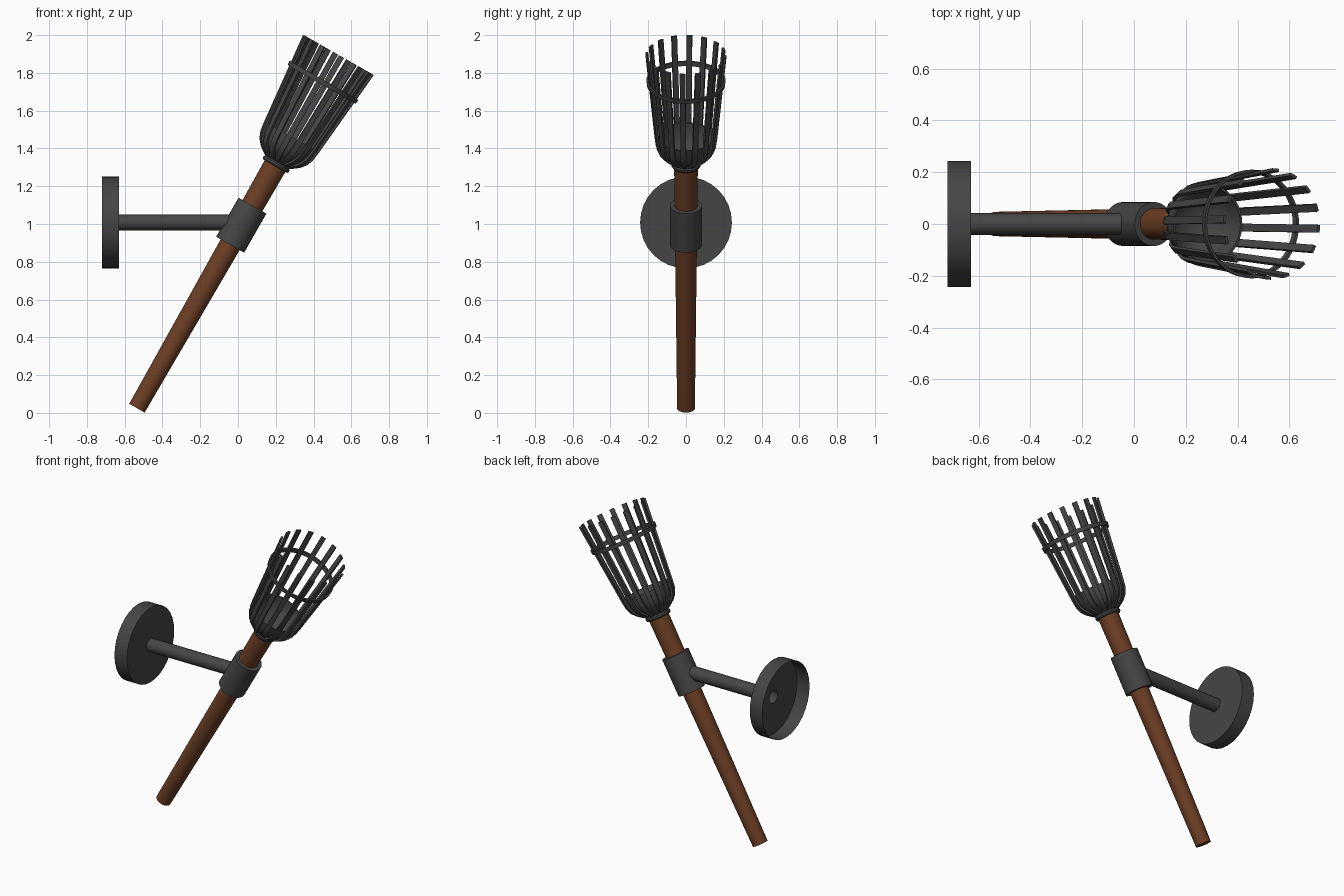
import bpy, bmesh, math
from mathutils import Matrix, Vector

if "Cube" in bpy.data.objects:
    bpy.data.objects.remove(bpy.data.objects["Cube"])

def material(name, col):
    m = bpy.data.materials.new(name)
    m.diffuse_color = (*col, 1)
    m.use_nodes = True
    m.node_tree.nodes["Principled BSDF"].inputs["Base Color"].default_value = m.diffuse_color
    return m

IRON = material("dark_iron", (0.06, 0.06, 0.06))
WOOD = material("brown_wood", (0.15, 0.048, 0.018))

# Local z runs along the tilted torch / along the horizontal wall arm
TORCH = Matrix.Translation((-0.535, 0, 0.025)) @ Matrix.Rotation(math.radians(29.7), 4, 'Y')
WALL = Matrix.Translation((0, 0, 1.008)) @ Matrix.Rotation(math.radians(90), 4, 'Y')

def finish(name, bm, mat, matrix):
    bmesh.ops.recalc_face_normals(bm, faces=bm.faces)
    me = bpy.data.meshes.new(name)
    bm.to_mesh(me)
    bm.free()
    me.materials.append(mat)
    me.shade_smooth()
    me.set_sharp_from_angle(angle=math.radians(35))
    ob = bpy.data.objects.new(name, me)
    ob.matrix_world = matrix
    bpy.context.collection.objects.link(ob)
    return ob

def lathe(name, profile, mat, matrix, closed=False, caps=False, n=32):
    """Spin (height, radius) points around local z."""
    bm = bmesh.new()
    rings = [[bm.verts.new((r * math.cos(2 * math.pi * i / n),
                            r * math.sin(2 * math.pi * i / n), s)) for i in range(n)]
             for s, r in profile]
    pairs = list(zip(rings, rings[1:]))
    if closed:
        pairs.append((rings[-1], rings[0]))
    for a, b in pairs:
        for i in range(n):
            j = (i + 1) % n
            bm.faces.new((a[i], a[j], b[j], b[i]))
    if caps:
        bm.faces.new(rings[0])
        bm.faces.new(rings[-1])
    return finish(name, bm, mat, matrix)

# Wall plate (hollow at the back) drawn out into the arm
lathe("wall_plate_and_arm", [(-0.72, 0.243), (-0.63, 0.243), (-0.63, 0.042), (-0.01, 0.042)],
      IRON, WALL)

# Tapered wooden handle
lathe("handle", [(0, 0.047), (1.49, 0.063)], WOOD, TORCH, caps=True)

# Sleeve that holds the handle
lathe("sleeve", [(0.996, 0.056), (0.996, 0.085), (1.234, 0.085), (1.234, 0.058)],
      IRON, TORCH, closed=True)

# Neck ring under the bowl
lathe("neck_ring", [(1.475, 0.06), (1.475, 0.073), (1.482, 0.078), (1.492, 0.078),
                    (1.499, 0.072), (1.51, 0.07), (1.51, 0.06)], IRON, TORCH, closed=True)

# Bowl shell: outer curve up, inner curve down, closed floor
curve = [(1.505, 0.070), (1.518, 0.090), (1.538, 0.116), (1.565, 0.139), (1.60, 0.153), (1.65, 0.160)]
outer = [(s + 0.004, r - 0.006) for s, r in curve]
inner = [(s + 0.008, r - 0.014) for s, r in curve[:-1]] + [(1.654, 0.145)]
lathe("bowl", outer + inner[::-1], IRON, TORCH, caps=True)

# Sixteen flat slats that follow the bowl and flare to the mouth
path = [Vector((r, s)) for s, r in curve + [(2.153, 0.209)]]
W, T, COUNT = 0.015, 0.006, 16
bm = bmesh.new()
for k in range(COUNT):
    turn = Matrix.Rotation(math.radians(-5 + 360 / COUNT * k), 3, 'Z')
    prev = None
    for i, p in enumerate(path):
        d = (path[min(i + 1, len(path) - 1)] - path[max(i - 1, 0)]).normalized()
        nrm = Vector((d.y, -d.x)) * T
        w = W * min(1, 0.8 + 0.2 * i / 4)
        ring = [bm.verts.new(turn @ Vector((p.x + sg * nrm.x, y, p.y + sg * nrm.y)))
                for sg, y in ((-1, -w), (1, -w), (1, w), (-1, w))]
        if prev:
            for a in range(4):
                b = (a + 1) % 4
                bm.faces.new((prev[a], prev[b], ring[b], ring[a]))
        else:
            bm.faces.new(ring)
        prev = ring
    bm.faces.new(prev)
finish("cage_slats", bm, IRON, TORCH)

# Hoop around the upper part of the cage
lathe("cage_hoop", [(1.973, 0.196), (1.973, 0.207), (1.998, 0.210), (1.998, 0.199)],
      IRON, TORCH, closed=True, n=48)
